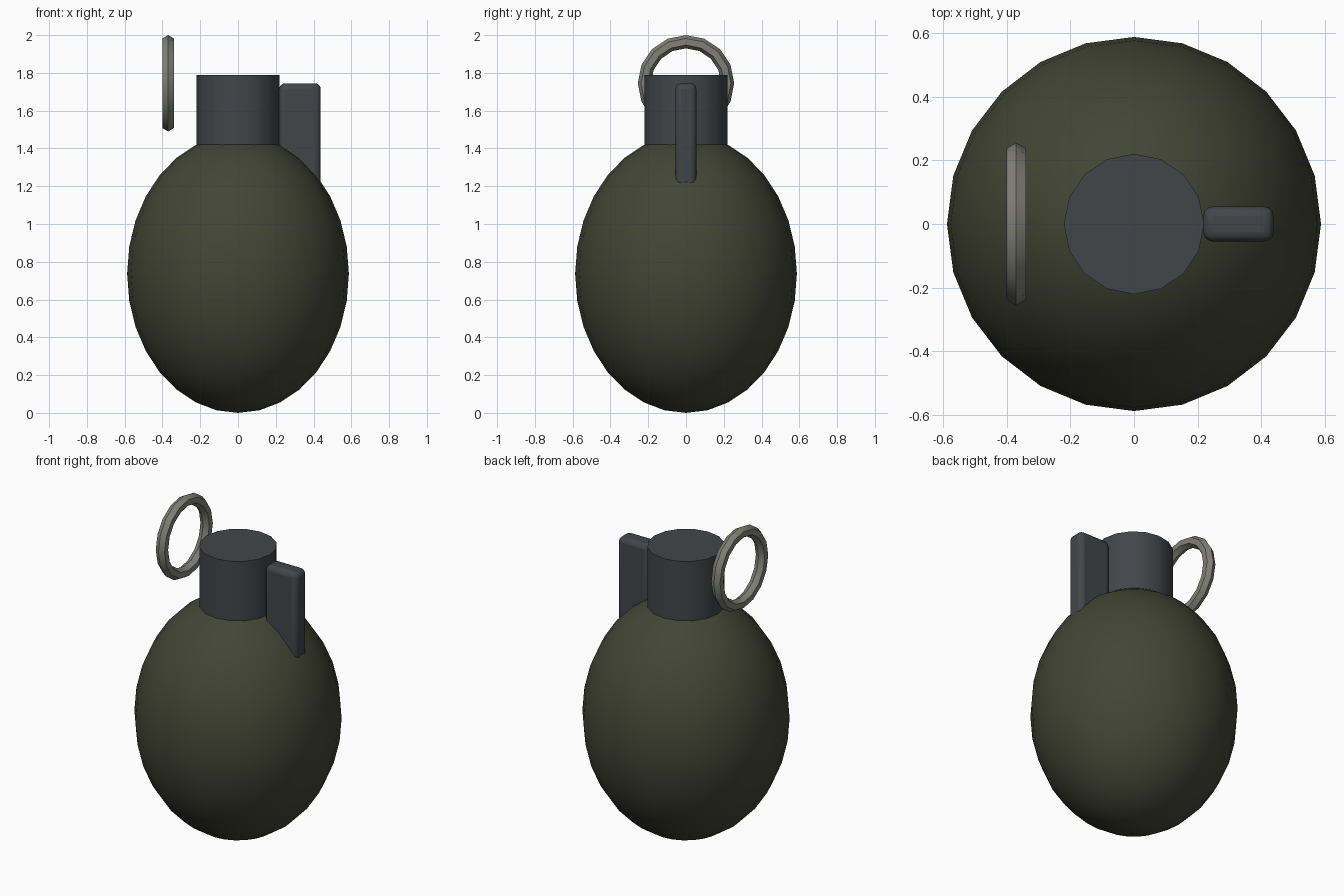
import bpy
import math

if "Cube" in bpy.data.objects:
    bpy.data.objects.remove(bpy.data.objects["Cube"])


def material(name, rgb):
    mat = bpy.data.materials.new(name)
    mat.diffuse_color = (*rgb, 1)
    mat.use_nodes = True
    mat.node_tree.nodes["Principled BSDF"].inputs["Base Color"].default_value = mat.diffuse_color
    return mat


olive = material("olive_paint", (0.055, 0.06, 0.035))
dark_metal = material("dark_metal", (0.055, 0.06, 0.068))
steel = material("dull_steel", (0.22, 0.22, 0.19))


def finish(name, mat, scale=(1, 1, 1)):
    obj = bpy.context.object
    obj.name = name
    obj.scale = scale
    bpy.ops.object.transform_apply(location=False, rotation=True, scale=True)
    obj.data.materials.append(mat)
    bpy.ops.object.shade_smooth_by_angle(angle=math.radians(50))
    return obj


# egg-shaped body
bpy.ops.mesh.primitive_uv_sphere_add(segments=24, ring_count=16, radius=1, location=(0, 0, 0.737))
finish("body", olive, (0.587, 0.587, 0.737))

# neck, sunk into the top of the body
bpy.ops.mesh.primitive_cylinder_add(vertices=16, radius=0.22, depth=0.44, location=(0, 0, 1.57))
finish("neck", dark_metal)

# rounded lever beside the neck, running down into the body
bpy.ops.mesh.primitive_cube_add(size=1, location=(0.328, 0, 1.4))
lever = finish("lever", dark_metal, (0.22, 0.11, 0.69))
bevel = lever.modifiers.new("rounded_edges", "BEVEL")
bevel.width = 0.03
bevel.segments = 3

# pull ring, standing upright on the opposite side
bpy.ops.mesh.primitive_torus_add(major_segments=16, minor_segments=6, major_radius=0.22,
                                 minor_radius=0.035, location=(-0.37, 0, 1.745),
                                 rotation=(0, math.pi / 2, 0))
ring = finish("pull_ring", steel)
ring.data.shade_smooth()
